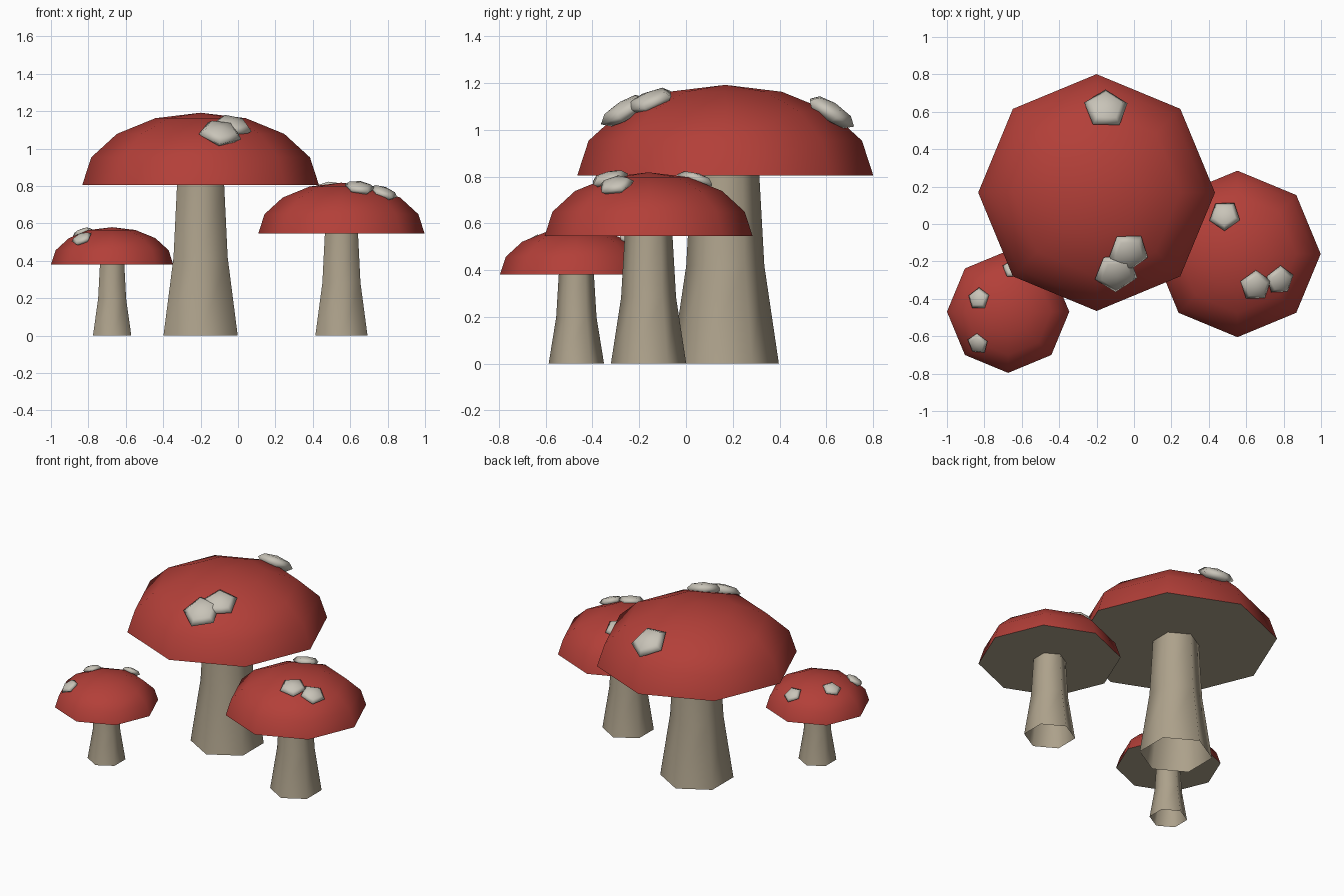
import bpy
import bmesh
from math import sin, cos, pi, radians, sqrt
from mathutils import Vector, Matrix

if "Cube" in bpy.data.objects:
    bpy.data.objects.remove(bpy.data.objects["Cube"])


def material(name, rgb):
    m = bpy.data.materials.new(name)
    m.diffuse_color = (*rgb, 1)
    m.use_nodes = True
    m.node_tree.nodes["Principled BSDF"].inputs["Base Color"].default_value = m.diffuse_color
    return m


RED = material("cap_red", (0.45, 0.05, 0.04))
TAN = material("stem_tan", (0.42, 0.36, 0.26))
PALE = material("spot_pale", (0.58, 0.55, 0.48))


def lathe(name, profile, sides, phase, mat, matrix):
    """Revolve (radius, z) points, listed bottom to top; radius 0 makes a pole."""
    bm = bmesh.new()
    rings = []
    for r, z in profile:
        if r < 1e-6:
            rings.append([bm.verts.new((0, 0, z))] * sides)
        else:
            angles = [phase + 2 * pi * i / sides for i in range(sides)]
            rings.append([bm.verts.new((r * cos(a), r * sin(a), z)) for a in angles])
    for low, high in zip(rings, rings[1:]):
        for i in range(sides):
            j = (i + 1) % sides
            quad = list(dict.fromkeys((low[i], low[j], high[j], high[i])))
            bm.faces.new(quad).smooth = True
    mesh = bpy.data.meshes.new(name)
    bm.to_mesh(mesh)
    bm.free()
    mesh.materials.append(mat)
    ob = bpy.data.objects.new(name, mesh)
    ob.matrix_world = matrix
    bpy.context.collection.objects.link(ob)


def mushroom(size, x, y, base, radius, height, spots):
    at = Matrix.Translation((x, y, 0))
    # hexagonal flared stem, open at the foot
    lathe(size + "_stem", [(radius * 0.362, 0), (radius * 0.264, base * 0.52),
                           (radius * 0.23, base)], 6, pi / 2, TAN, at)
    # eight-sided half-ellipsoid cap
    dome = [(radius * cos(i * pi / 8), base + height * sin(i * pi / 8)) for i in range(5)]
    lathe(size + "_cap", dome, 8, 0, RED, at)
    # flat underside
    lathe(size + "_cap_underside", [(0, base), (radius, base)], 8, 0, TAN, at)
    # squashed five-sided spots lying on the cap
    for n, (sx, sy, r, turn) in enumerate(spots, 1):
        dx, dy = sx - x, sy - y
        dz = height * sqrt(1 - (dx * dx + dy * dy) / radius ** 2)
        normal = Vector((dx / radius ** 2, dy / radius ** 2, dz / height ** 2))
        tilt = Vector((0, 0, 1)).rotation_difference(normal).to_matrix().to_4x4()
        ball = [(r * cos(i * pi / 4), 0.36 * r * sin(i * pi / 4)) for i in range(-2, 3)]
        lathe(f"{size}_spot_{n}", ball, 5, radians(turn), PALE,
              Matrix.Translation((sx, sy, base + dz)) @ tilt)


mushroom("large", -0.20, 0.168, 0.805, 0.633, 0.387,
         [(-0.15, 0.615, 0.122, 90), (-0.03, -0.15, 0.112, -90), (-0.095, -0.26, 0.12, -90)])
mushroom("medium", 0.553, -0.16, 0.545, 0.445, 0.273,
         [(0.485, 0.045, 0.086, -90), (0.65, -0.33, 0.086, 90), (0.78, -0.30, 0.08, 90)])
mushroom("small", -0.673, -0.469, 0.38, 0.327, 0.2,
         [(-0.83, -0.40, 0.061, 90), (-0.835, -0.64, 0.06, 90), (-0.645, -0.24, 0.06, 90)])
